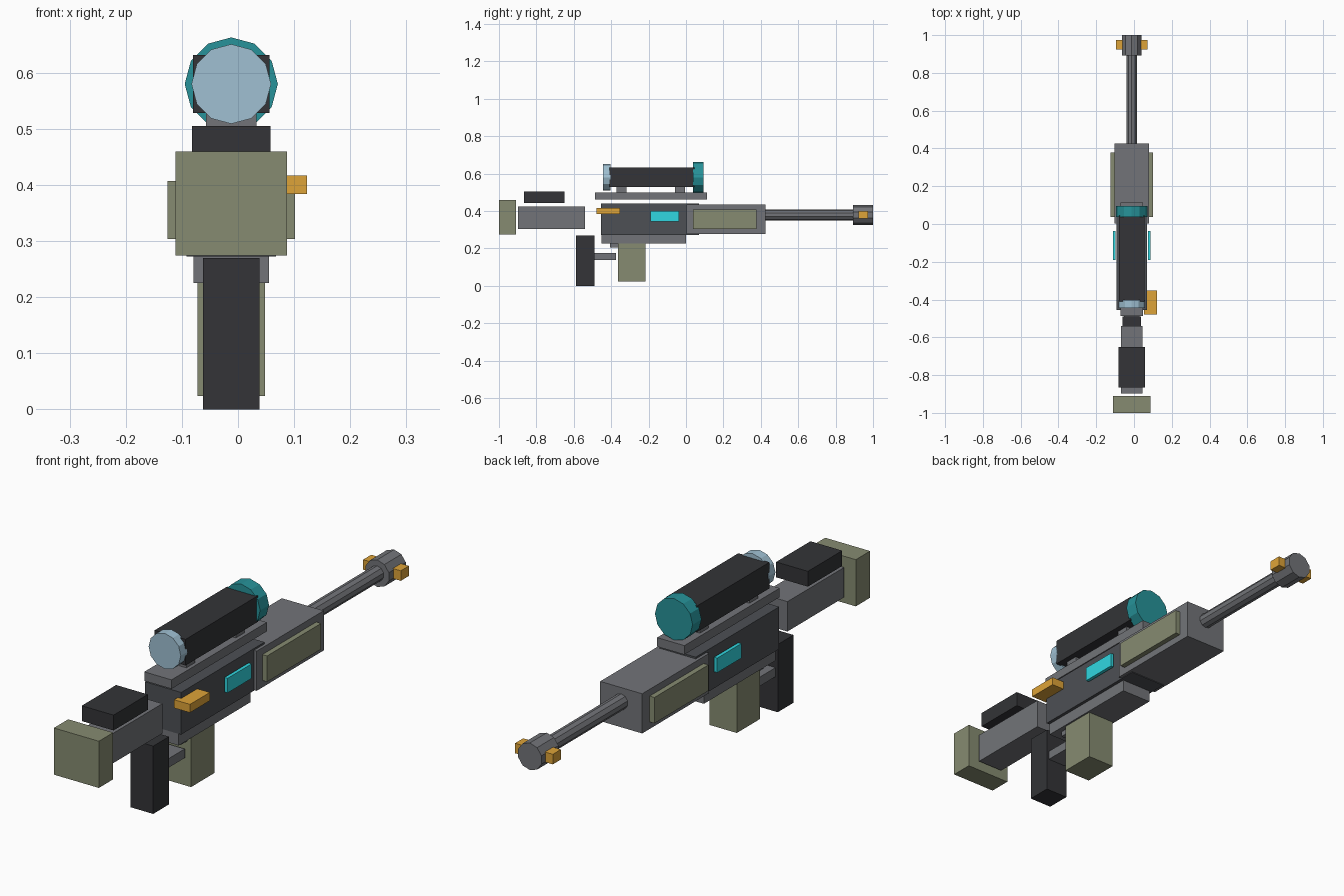
import bpy, bmesh, math
from mathutils import Matrix

if "Cube" in bpy.data.objects:
    bpy.data.objects.remove(bpy.data.objects["Cube"])

CX = -0.012  # centre plane of the rifle (the bolt handle sticks out on one side)


def material(name, rgb):
    m = bpy.data.materials.new(name)
    m.diffuse_color = (*rgb, 1)
    m.use_nodes = True
    m.node_tree.nodes["Principled BSDF"].inputs["Base Color"].default_value = m.diffuse_color
    return m


GREY = material("grey_metal", (0.17, 0.175, 0.19))
STEEL = material("dark_steel", (0.075, 0.08, 0.09))
BLACK = material("black", (0.033, 0.034, 0.038))
OLIVE = material("olive", (0.24, 0.26, 0.165))
TEAL = material("teal", (0.02, 0.29, 0.32))
CYAN = material("cyan", (0.03, 0.68, 0.75))
AMBER = material("amber", (0.73, 0.37, 0.04))
GLASS = material("glass", (0.35, 0.53, 0.65))


def finish(name, bm, mat):
    mesh = bpy.data.meshes.new(name)
    bm.to_mesh(mesh)
    bm.free()
    mesh.materials.append(mat)
    ob = bpy.data.objects.new(name, mesh)
    bpy.context.collection.objects.link(ob)


def box(name, x, y, z, mat):
    """Box from (min, max) ranges; x is relative to the centre plane."""
    bm = bmesh.new()
    size = [b - a for a, b in (x, y, z)]
    mid = [(a + b) / 2 for a, b in (x, y, z)]
    mid[0] += CX
    bmesh.ops.create_cube(bm, size=1, matrix=Matrix.Translation(mid) @ Matrix.Diagonal((*size, 1)))
    finish(name, bm, mat)


def block(name, half, y, z, mat):
    box(name, (-half, half), y, z, mat)


def pair(name, x, y, z, mat):
    box(name + "_right", x, y, z, mat)
    box(name + "_left", (-x[1], -x[0]), y, z, mat)


def tube(name, radius, y, z, sides, mat):
    bm = bmesh.new()
    place = Matrix.Translation((CX, sum(y) / 2, z)) @ Matrix.Rotation(math.pi / 2, 4, 'X')
    bmesh.ops.create_cone(bm, cap_ends=True, segments=sides, radius1=radius,
                          radius2=radius, depth=y[1] - y[0], matrix=place)
    finish(name, bm, mat)


# Stock
block("butt_pad", 0.099, (-1.0, -0.91), (0.274, 0.46), OLIVE)
block("stock", 0.057, (-0.897, -0.54), (0.304, 0.423), GREY)
block("cheek_rest", 0.07, (-0.866, -0.65), (0.444, 0.505), BLACK)

# Receiver, grip and magazine
block("receiver", 0.08, (-0.455, 0.07), (0.273, 0.441), STEEL)
block("lower_receiver", 0.067, (-0.452, 0.0), (0.225, 0.30), GREY)
block("magazine_well", 0.045, (-0.406, -0.23), (0.204, 0.24), GREY)
block("magazine", 0.06, (-0.364, -0.217), (0.024, 0.226), OLIVE)
block("grip", 0.05, (-0.588, -0.489), (0.0, 0.27), BLACK)
block("trigger_guard", 0.04, (-0.50, -0.375), (0.139, 0.175), GREY)
box("bolt_handle", (0.065, 0.135), (-0.478, -0.353), (0.384, 0.417), AMBER)
pair("side_light", (0.085, 0.099), (-0.19, -0.038), (0.343, 0.401), CYAN)

# Fore-end and barrel
block("fore_end", 0.0925, (0.003, 0.425), (0.276, 0.434), GREY)
pair("fore_end_panel", (0.088, 0.1135), (0.038, 0.378), (0.304, 0.407), OLIVE)
tube("barrel", 0.03, (0.40, 0.90), 0.379, 10, GREY)
tube("muzzle_brake", 0.054, (0.893, 1.0), 0.379, 10, GREY)
pair("muzzle_port", (0.04, 0.083), (0.923, 0.974), (0.36, 0.4), AMBER)

# Scope
block("scope_rail", 0.06, (-0.487, 0.113), (0.462, 0.498), GREY)
for i, y in enumerate((-0.345, -0.033)):
    block(f"scope_mount_{i + 1}", 0.045, (y - 0.027, y + 0.027), (0.49, 0.535), GREY)
block("scope_body", 0.068, (-0.41, 0.045), (0.528, 0.632), BLACK)
tube("scope_eyepiece", 0.071, (-0.444, -0.403), 0.58, 12, GLASS)
tube("scope_objective", 0.083, (0.038, 0.094), 0.58, 12, TEAL)
